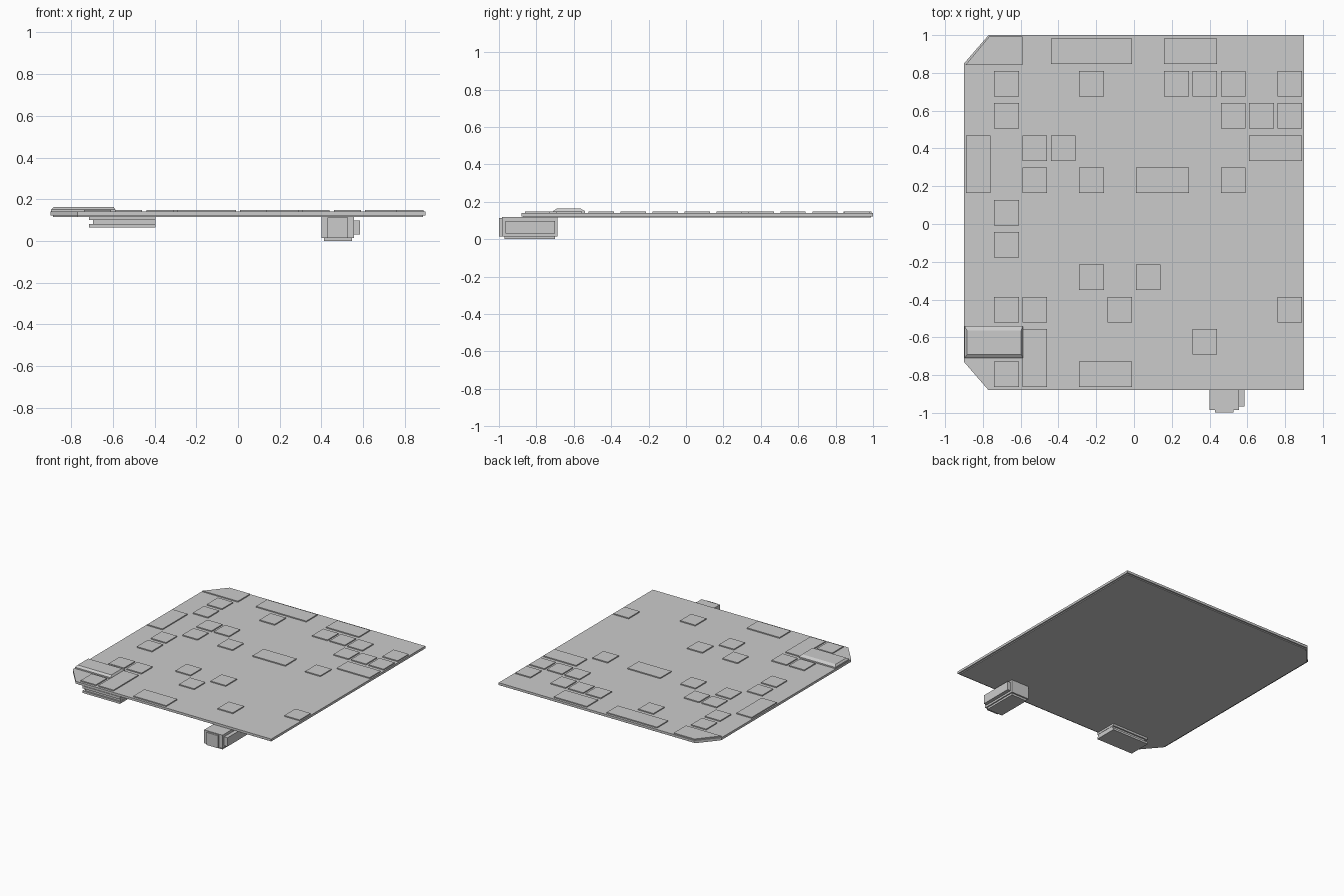
import bpy, bmesh

if "Cube" in bpy.data.objects:
    bpy.data.objects.remove(bpy.data.objects["Cube"])


def prism(name, rings):
    """Loft matching outlines: rings = [(points, z), ...], capped at both ends."""
    bm = bmesh.new()
    loops = [[bm.verts.new((x, y, z)) for x, y in pts] for pts, z in rings]
    n = len(loops[0])
    bm.faces.new(loops[0][::-1])
    bm.faces.new(loops[-1])
    for lo, hi in zip(loops, loops[1:]):
        for i in range(n):
            j = (i + 1) % n
            bm.faces.new((lo[i], lo[j], hi[j], hi[i]))
    bmesh.ops.recalc_face_normals(bm, faces=bm.faces)
    me = bpy.data.meshes.new(name)
    bm.to_mesh(me)
    bm.free()
    ob = bpy.data.objects.new(name, me)
    bpy.context.collection.objects.link(ob)
    return ob


def rect(x0, x1, y0, y1):
    return [(x0, y0), (x1, y0), (x1, y1), (x0, y1)]


def box(name, x0, x1, y0, y1, z0, z1):
    return prism(name, [(rect(x0, x1, y0, y1), z0), (rect(x0, x1, y0, y1), z1)])


# Panel with two clipped left corners and a slightly inset underside
def outline(d):
    return [(-0.9 + d, -0.73), (-0.77, -0.88 + d), (0.9 - d, -0.88 + d),
            (0.9 - d, 1 - d), (-0.77, 1 - d), (-0.9 + d, 0.85)]


TOP = 0.14
prism("panel", [(outline(0), 0.122), (outline(0), TOP)])
prism("panel_underside", [(outline(0.012), 0.115), (outline(0.012), 0.123)])

# Surface tiles on a 12 x 11 grid: (column, row, columns wide, rows deep)
PX, PY, GAP = 0.15, 1.88 / 11, 0.01
small = [(8, 1), (11, 2), (6, 3), (5, 2), (4, 3), (1, 4), (1, 5), (2, 6), (2, 7),
         (3, 7), (1, 8), (1, 9), (4, 6), (9, 6), (11, 8), (11, 9), (10, 8), (9, 8),
         (9, 9), (7, 9), (8, 9), (4, 9), (2, 2), (1, 2), (1, 0)]
large = [(4, 0, 2, 1), (0, 6, 1, 2), (6, 6, 2, 1), (10, 7, 2, 1), (7, 10, 2, 1),
         (3, 10, 3, 1), (2, 0, 1, 2)]
for c, r, w, d in [(c, r, 1, 1) for c, r in small] + large:
    x, y = -0.9 + c * PX, -0.88 + r * PY
    box("surface_tile", x + GAP, x + w * PX - GAP, y + 0.018, y + d * PY - 0.018,
        TOP - 0.005, TOP + 0.008)

# Clipped corner tile
corner = [(-0.892, 0.842), (-0.59, 0.842), (-0.59, 0.992), (-0.767, 0.992)]
prism("corner_tile", [(corner, TOP - 0.005), (corner, TOP + 0.008)])

# Raised bevelled cover near the front left
prism("raised_cover", [(rect(-0.897, -0.588, -0.71, -0.54), TOP - 0.005),
                       (rect(-0.897, -0.588, -0.71, -0.54), 0.15),
                       (rect(-0.885, -0.597, -0.692, -0.563), 0.163)])

# Connector block under the front right
box("connector_body", 0.40, 0.557, -0.985, -0.688, 0.015, 0.118)
box("connector_front", 0.43, 0.527, -0.999, -0.95, 0.015, 0.112)
box("connector_side_panel", 0.54, 0.585, -0.965, -0.70, 0.03, 0.098)
box("connector_foot", 0.412, 0.547, -0.97, -0.70, 0.0, 0.02)

# Stepped bracket under the front left
box("bracket_top", -0.715, -0.395, -0.877, -0.70, 0.099, 0.118)
box("bracket_middle", -0.695, -0.397, -0.865, -0.712, 0.078, 0.102)
box("bracket_base", -0.715, -0.395, -0.877, -0.70, 0.064, 0.08)
